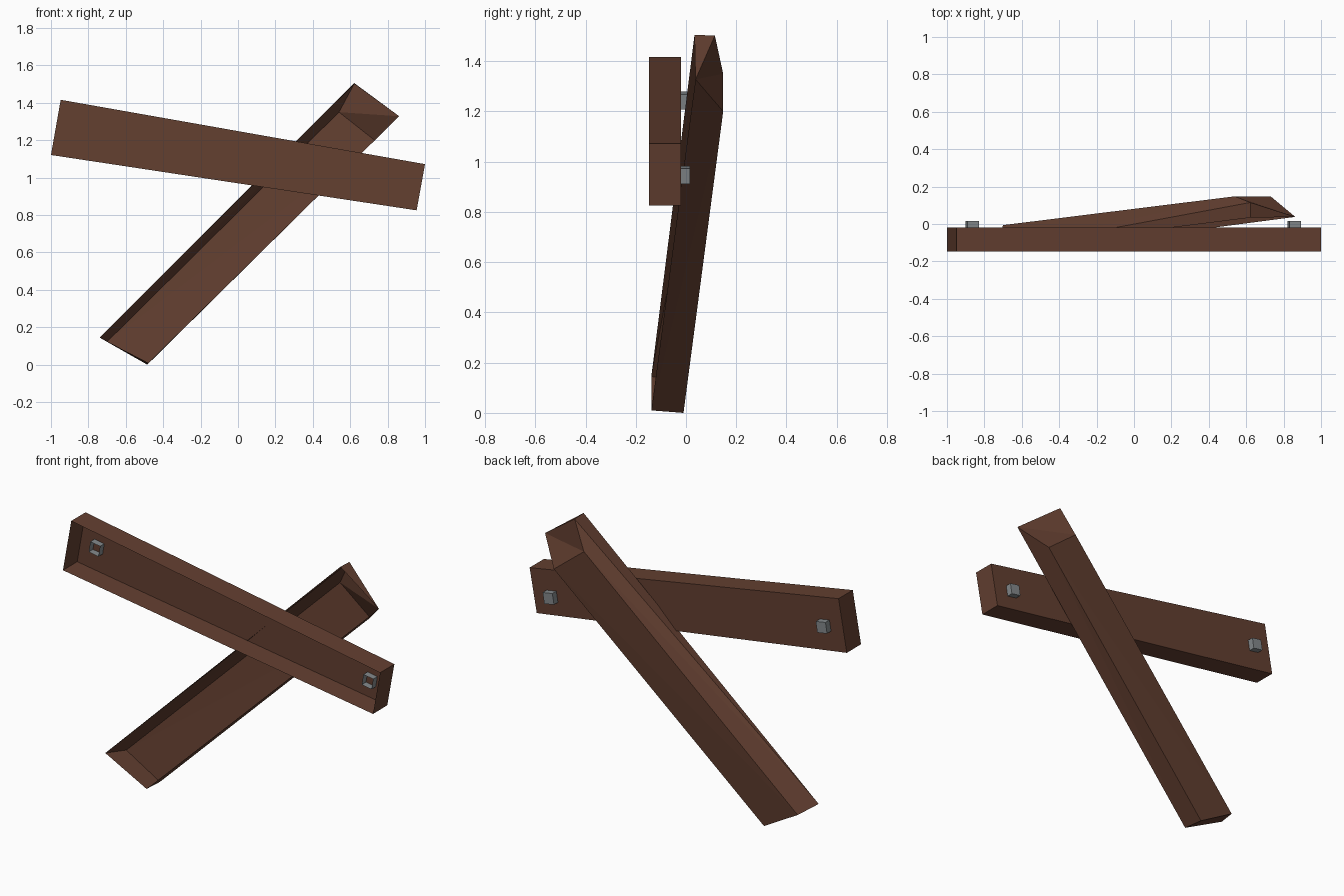
import bpy, math
from mathutils import Vector, Matrix

if "Cube" in bpy.data.objects:
    bpy.data.objects.remove(bpy.data.objects["Cube"])


def material(name, rgb):
    m = bpy.data.materials.new(name)
    m.diffuse_color = (*rgb, 1)
    m.use_nodes = True
    m.node_tree.nodes["Principled BSDF"].inputs["Base Color"].default_value = m.diffuse_color
    return m


wood = material("dark brown wood", (0.125, 0.050, 0.030))
steel = material("grey steel", (0.23, 0.25, 0.26))


def shell(name, verts, faces, mat):
    """Open flat-shaded shell, every face turned away from the part's middle."""
    vs = [Vector(v) for v in verts]
    mid = sum(vs, Vector()) / len(vs)
    out = []
    for f in faces:
        n = (vs[f[1]] - vs[f[0]]).cross(vs[f[2]] - vs[f[0]])
        c = sum((vs[i] for i in f), Vector()) / len(f)
        out.append(f if n.dot(c - mid) > 0 else f[::-1])
    me = bpy.data.meshes.new(name)
    me.from_pydata(vs, [], out)
    me.materials.append(mat)
    ob = bpy.data.objects.new(name, me)
    bpy.context.collection.objects.link(ob)
    return ob


def open_box(name, outline, y0, y1, mat):
    """Box from an xz outline, closed at the back (y1) and open at the front (y0)."""
    n = len(outline)
    verts = [(x, y, z) for y in (y0, y1) for x, z in outline]
    faces = [(i, (i + 1) % n, (i + 1) % n + n, i + n) for i in range(n)]
    faces.append(tuple(range(n, 2 * n)))
    return shell(name, verts, faces, mat)


# tapered cross plank, hollow towards the front
open_box("cross_plank",
         [(-0.948, 1.416), (1.0, 1.072), (0.955, 0.825), (-1.0, 1.121)],
         -0.148, -0.020, wood)

# leaning plank, hollow towards the front, with a broken upper end
leaning = [
    (-0.74, -0.138, 0.145), (-0.48, -0.138, 0.010),   # front rim, foot
    (0.862, 0.038, 1.328), (0.622, 0.034, 1.505),     # front rim, top
    (0.622, 0.115, 1.502),                            # splinter tip
    (-0.70, -0.006, 0.122), (-0.485, -0.010, 0.0),    # back, foot
    (0.73, 0.148, 1.200), (0.54, 0.148, 1.350),       # back, top
]
shell("leaning_plank", leaning,
      [(5, 6, 7), (5, 7, 8),                # back
       (1, 2, 7), (1, 7, 6),                # lower side
       (0, 5, 8), (0, 8, 4), (0, 4, 3),     # upper side
       (0, 1, 6, 5),                        # foot
       (2, 3, 4), (2, 4, 8), (2, 8, 7)],    # broken top
      wood)

# square nail heads, pushed through the back of the cross plank
tilt = Matrix.Rotation(math.radians(-9.5), 2)
for side, cx, cz in (("left", -0.865, 1.243), ("right", 0.857, 0.947)):
    h = 0.031
    pts = [tilt @ Vector(p) for p in ((-h, h), (h, h), (h, -h), (-h, -h))]
    open_box("nail_head_" + side, [(cx + p.x, cz + p.y) for p in pts],
             -0.058, 0.016, steel)
